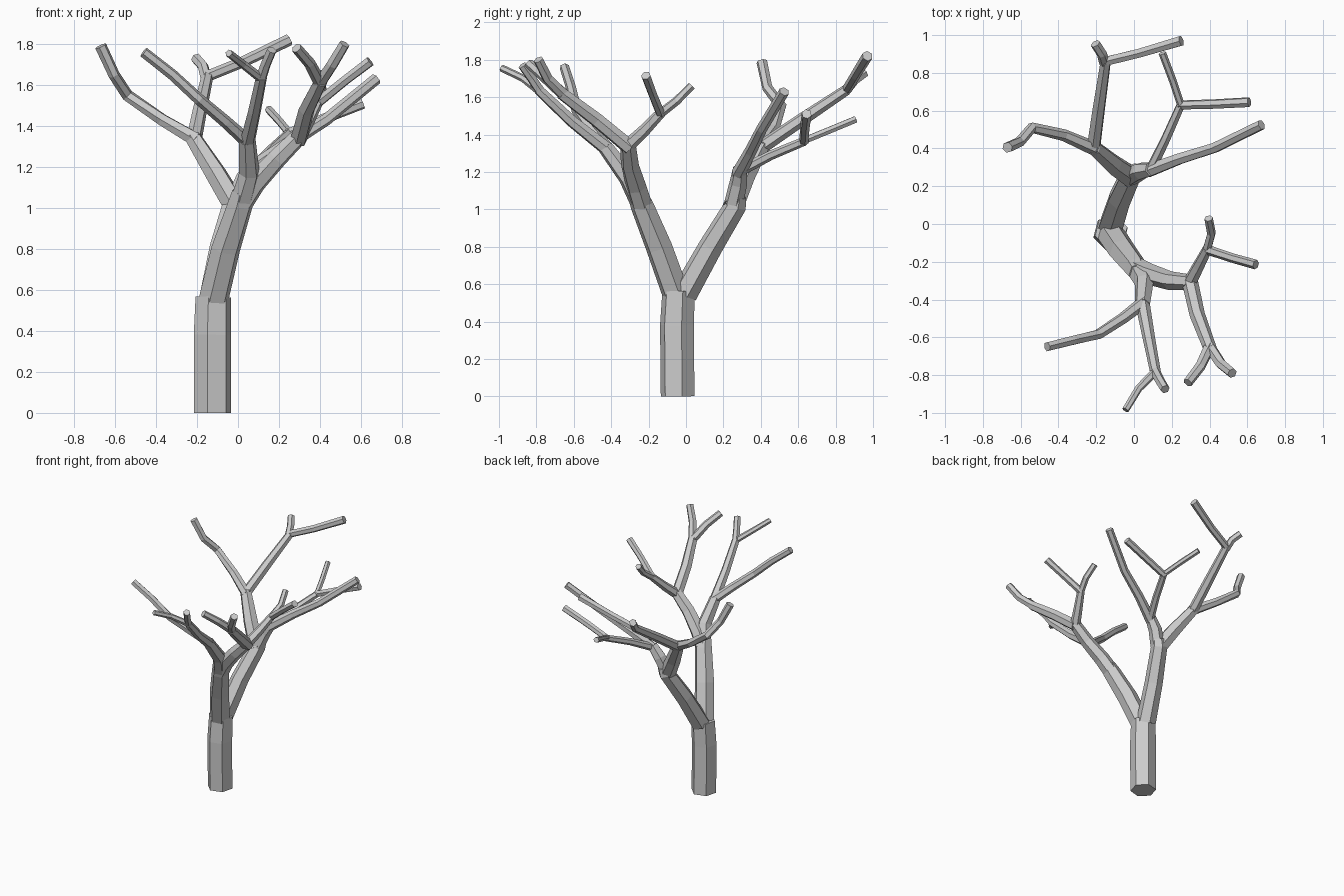
import bpy, bmesh, math
from mathutils import Vector

SIDES = 6


def branch(name, *pts, thick=1.13):
    """Six-sided tapered tube through points (x, y, z, radius)."""
    pos = [Vector(p[:3]) for p in pts]
    bm = bmesh.new()
    rings = []
    last = len(pts) - 1
    for i, p in enumerate(pts):
        d_in = (pos[i] - pos[max(i - 1, 0)]).normalized()
        d_out = (pos[min(i + 1, last)] - pos[i]).normalized()
        t = (d_in + d_out).normalized()
        q = Vector((0, 0, 1)).rotation_difference(t)
        ring = []
        for k in range(SIDES):
            a = math.radians(15) + 2 * math.pi * k / SIDES
            ring.append(bm.verts.new(pos[i] + q @ Vector((math.cos(a), math.sin(a), 0)) * p[3] * thick))
        rings.append(ring)
    for r0, r1 in zip(rings, rings[1:]):
        for k in range(SIDES):
            n = (k + 1) % SIDES
            bm.faces.new((r0[k], r0[n], r1[n], r1[k]))
    bm.faces.new(rings[0][::-1])
    bm.faces.new(rings[-1])
    me = bpy.data.meshes.new(name)
    bm.to_mesh(me)
    bm.free()
    bpy.context.collection.objects.link(bpy.data.objects.new(name, me))


# Trunk and its two main limbs
branch("trunk", (-.125, -.045, 0, .093), (-.125, -.048, .38, .094), (-.121, -.04, .565, .089), thick=1)
branch("front_limb", (-.12, -.055, .55, .075), (-.06, -.145, .8, .073), (.012, -.235, 1.02, .064), (.025, -.26, 1.08, .055), thick=1)
branch("back_limb", (-.12, -.008, .55, .072), (-.075, .132, .8, .066), (-.015, .265, 1.02, .06), (0, .275, 1.07, .05), thick=1)

# Front limb: right-hand bough
branch("right_bough", (.015, -.235, 1.02, .052), (.08, -.265, 1.12, .05), (.19, -.3, 1.24, .044), (.3, -.31, 1.35, .038))
branch("right_front_branch", (.295, -.3, 1.33, .038), (.335, -.48, 1.48, .036), (.405, -.665, 1.62, .031))
branch("right_front_twig_a", (.4, -.65, 1.61, .028), (.35, -.755, 1.705, .025), (.285, -.84, 1.78, .023))
branch("right_front_twig_b", (.4, -.65, 1.61, .028), (.46, -.74, 1.7, .026), (.52, -.79, 1.8, .024))
branch("right_mid_branch", (.295, -.31, 1.34, .033), (.34, -.225, 1.42, .029), (.39, -.13, 1.52, .024))
branch("right_mid_twig_a", (.385, -.14, 1.51, .022), (.41, -.05, 1.58, .021), (.395, .03, 1.66, .02))
branch("right_mid_twig_b", (.385, -.135, 1.51, .023), (.52, -.18, 1.62, .022), (.645, -.215, 1.715, .023))

# Front limb: forward bough
branch("forward_bough", (.015, -.235, 1.02, .052), (.055, -.31, 1.17, .046), (.045, -.43, 1.33, .037))
branch("forward_left_branch", (.05, -.415, 1.32, .03), (-.06, -.5, 1.42, .027), (-.19, -.585, 1.53, .025), (-.32, -.615, 1.65, .024), (-.46, -.65, 1.76, .023))
branch("forward_branch", (.045, -.42, 1.32, .034), (.08, -.61, 1.47, .029), (.115, -.79, 1.64, .025))
branch("forward_twig_a", (.11, -.775, 1.625, .024), (.135, -.825, 1.7, .023), (.165, -.875, 1.77, .022))
branch("forward_twig_b", (.115, -.78, 1.63, .02), (.025, -.87, 1.7, .018), (-.045, -.985, 1.755, .017))

# Back limb: left-hand bough
branch("left_bough", (-.015, .25, 1.01, .052), (-.11, .315, 1.17, .048), (-.22, .41, 1.345, .037))
branch("left_branch", (-.2, .395, 1.33, .034), (-.37, .47, 1.43, .028), (-.54, .51, 1.55, .026), (-.605, .435, 1.65, .025), (-.67, .405, 1.79, .026))
branch("rear_branch", (-.215, .4, 1.33, .034), (-.185, .62, 1.48, .031), (-.15, .86, 1.64, .026))
branch("rear_twig_a", (-.155, .85, 1.63, .025), (-.17, .9, 1.69, .024), (-.205, .955, 1.73, .024))
branch("rear_twig_b", (-.155, .86, 1.64, .024), (.03, .905, 1.715, .024), (.25, .97, 1.82, .026))

# Back limb: right-hand bough
branch("back_bough", (-.01, .255, 1.03, .046), (.035, .28, 1.14, .043), (.09, .29, 1.22, .034))
branch("back_right_branch", (.07, .28, 1.19, .034), (.24, .345, 1.31, .029), (.43, .405, 1.43, .026), (.675, .525, 1.63, .025))
branch("back_rear_branch", (.085, .28, 1.2, .026), (.17, .455, 1.29, .023), (.25, .635, 1.365, .021))
branch("back_rear_twig_a", (.24, .63, 1.36, .022), (.42, .635, 1.435, .023), (.61, .645, 1.51, .024))
branch("back_rear_twig_b", (.25, .625, 1.365, .018), (.205, .76, 1.42, .018), (.15, .905, 1.48, .018))
